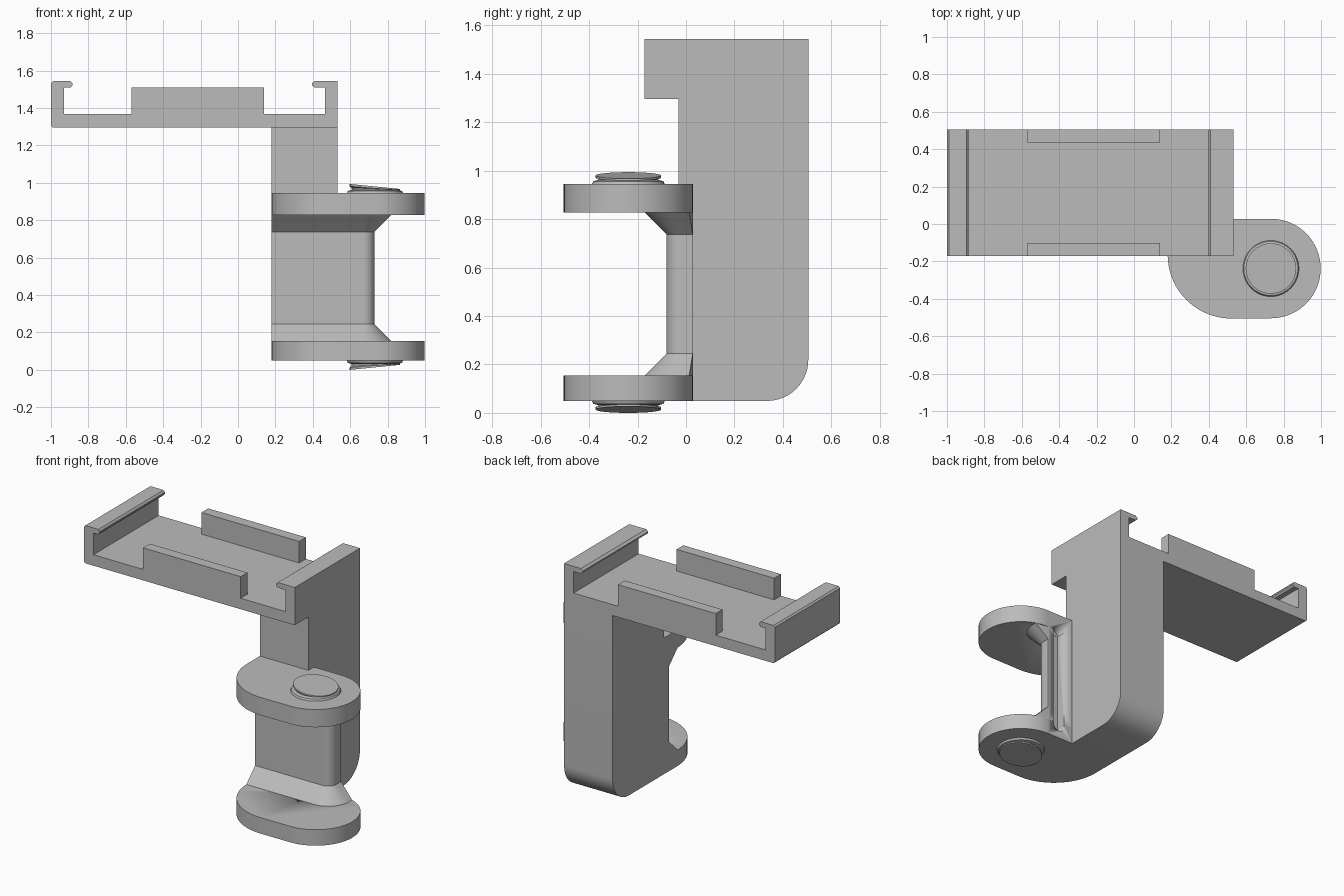
import bpy, bmesh, math

if "Cube" in bpy.data.objects:
    bpy.data.objects.remove(bpy.data.objects["Cube"])

grey = bpy.data.materials.new("plain grey")
grey.diffuse_color = (0.5, 0.5, 0.5, 1)
grey.use_nodes = True
grey.node_tree.nodes["Principled BSDF"].inputs["Base Color"].default_value = grey.diffuse_color


def arc(cx, cy, r, a0, a1, n):
    return [(cx + r * math.cos(math.radians(a0 + (a1 - a0) * i / n)),
             cy + r * math.sin(math.radians(a0 + (a1 - a0) * i / n))) for i in range(n + 1)]


def loft(name, rings):
    """Closed solid through rings of equal point count, with end caps."""
    bm = bmesh.new()
    vs = [[bm.verts.new(p) for p in ring] for ring in rings]
    n = len(vs[0])
    for a, b in zip(vs, vs[1:]):
        for i in range(n):
            j = (i + 1) % n
            bm.faces.new((a[i], a[j], b[j], b[i]))
    bm.faces.new(vs[0][::-1])
    bm.faces.new(vs[-1])
    bmesh.ops.recalc_face_normals(bm, faces=bm.faces)
    me = bpy.data.meshes.new(name)
    bm.to_mesh(me)
    bm.free()
    ob = bpy.data.objects.new(name, me)
    bpy.context.collection.objects.link(ob)
    me.materials.append(grey)
    bpy.context.view_layer.objects.active = ob
    bpy.ops.object.select_all(action='DESELECT')
    ob.select_set(True)
    bpy.ops.object.shade_smooth_by_angle(angle=math.radians(25))
    return ob


# Tray: one clip-shaped profile run front to back
B, F, T, H = 1.316, 1.388, 1.564, 1.53
tray = [(-0.99, B), (0.533, B), (0.533, T), (0.41, T), (0.395, 1.552), (0.395, 1.542),
        (0.41, H), (0.464, H), (0.464, F), (-0.93, F), (-0.93, H), (-0.895, H),
        (-0.885, 1.542), (-0.885, 1.552), (-0.895, T), (-0.99, T), (-1, T - 0.01), (-1, B + 0.01)]
loft("tray", [[(x, y, z) for x, z in tray] for y in (-0.172, 0.505)])

# Low retaining lips along the front and back edges of the tray
for name, y0, y1 in (("front_lip", -0.172, -0.102), ("back_lip", 0.435, 0.505)):
    lip = [(-0.57, F), (0.14, F), (0.14, H), (-0.57, H)]
    loft(name, [[(x, y, z) for x, z in lip] for y in (y0, y1)])

# Column with a rounded lower back corner
col = [(-0.03, B), (-0.03, 0.07)] + arc(0.335, 0.24, 0.17, -90, 0, 16) + [(0.505, B)]
loft("column", [[(x, y, z) for y, z in col] for x in (0.18, 0.533)])

# Upper and lower flanges
PX, PY, R = 0.732, -0.238, 0.266
YB = PY + R
flange = ([(0.18, -0.03)] + arc(0.52, -0.165, 0.34, 180, 270, 20)
          + arc(PX, PY, R, -90, 90, 40) + [(0.533, YB), (0.533, -0.03)])
body = [loft(name, [[(x, y, z) for x, y in flange] for z in zs])
        for name, zs in (("lower_flange", (0.07, 0.175)), ("upper_flange", (0.848, 0.965)))]


# Neck between the flanges, flaring out at both ends
def neck_ring(z, grow):
    xr = 0.73 + grow
    yb = PY + math.sqrt(R * R - max(0, xr - PX) ** 2)
    pts = ([(0.18, -0.08 - grow)] + arc(0.67, -0.02, 0.06 + grow, -90, 0, 12)
           + [(xr, yb), (0.725, YB), (0.533, YB), (0.533, -0.03), (0.18, -0.03)])
    return [(x, y, z) for x, y in pts]


body.append(loft("neck", [neck_ring(0.175, 0.09), neck_ring(0.265, 0),
                          neck_ring(0.758, 0), neck_ring(0.848, 0.09)]))

# Round-ended slot cut into the back of neck and flanges
slot = arc(0.642, 0.84, 0.043, 0, 180, 12) + arc(0.642, 0.165, 0.043, 180, 360, 12)
cutter = loft("slot_cutter", [[(x, y, z) for x, z in slot] for y in (-0.035, 0.1)])
for ob in body:
    mod = ob.modifiers.new("slot", 'BOOLEAN')
    mod.operation = 'DIFFERENCE'
    mod.solver = 'EXACT'
    mod.object = cutter
    bpy.context.view_layer.objects.active = ob
    bpy.ops.object.modifier_apply(modifier="slot")
bpy.data.objects.remove(cutter)

# Conical collars and slanted buttons on the outer flange faces
for name, z0, s in (("upper", 0.965, 1), ("lower", 0.07, -1)):
    def ring(r, h, slope=0):
        return [(x, y, z0 + s * (h - slope * (x - PX)))
                for x, y in arc(PX, PY, r, 0, 351, 39)]
    loft(name + "_collar", [ring(0.15, 0), ring(0.145, 0.012), ring(0.122, 0.018)])
    loft(name + "_button", [ring(0.122, 0.01), ring(0.126, 0.024, 0.04),
                            ring(0.135, 0.026, 0.08), ring(0.135, 0.036, 0.1)])
    # raise the slanted face so its high side is to the left
    ob = bpy.data.objects[name + "_button"]
    for v in ob.data.vertices[-40:]:
        v.co.z = z0 + s * (0.036 - 0.1 * (v.co.x - PX))

# Sit the lowest point exactly on the ground
low = min(v.co.z for o in bpy.data.objects for v in o.data.vertices)
for o in bpy.data.objects:
    for v in o.data.vertices:
        v.co.z -= low
